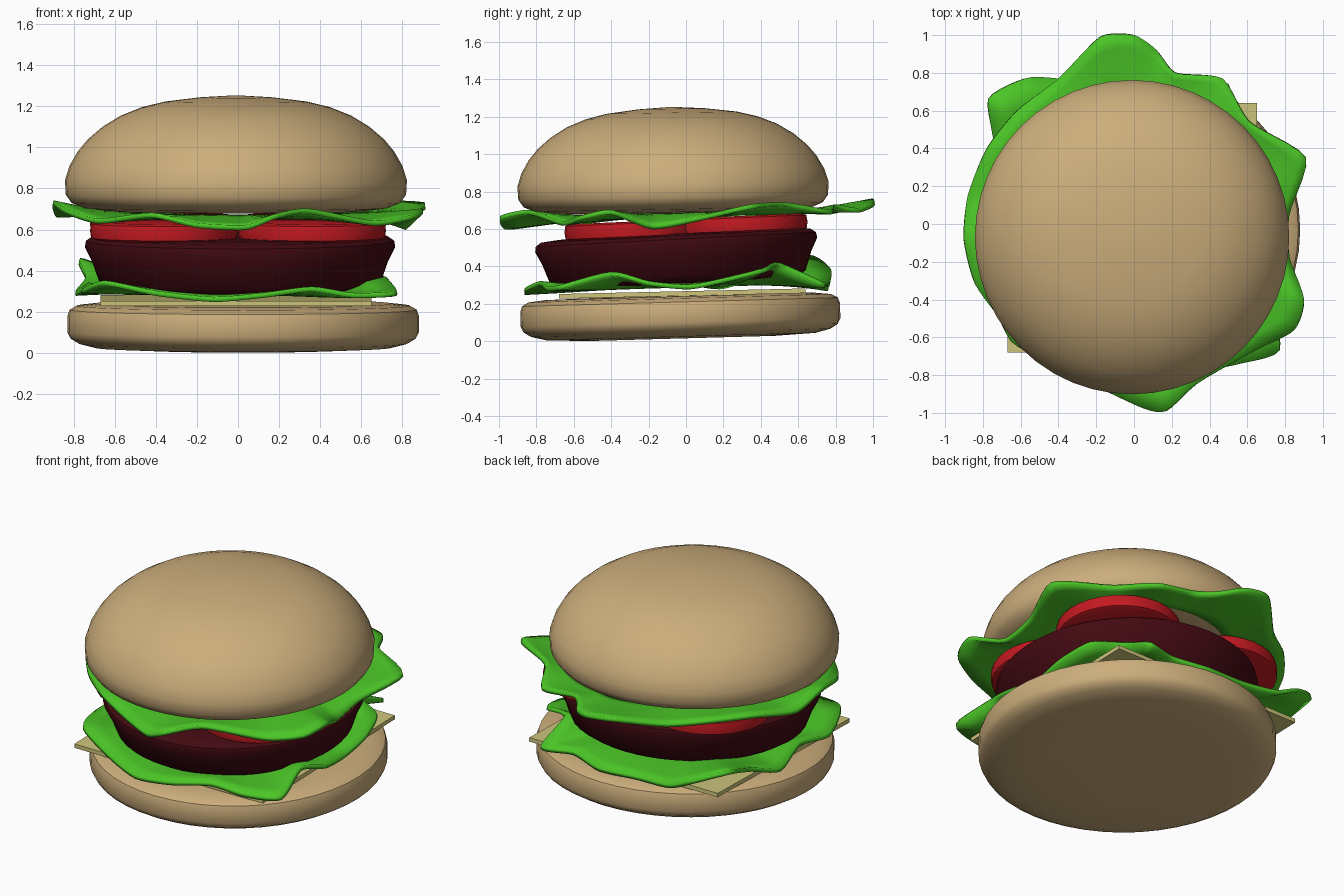
import bpy, bmesh, math
from mathutils import Vector


def material(name, rgb):
    m = bpy.data.materials.new(name)
    m.diffuse_color = (*rgb, 1)
    return m


BREAD = material("bread", (0.60, 0.42, 0.20))
GREEN = material("leaf_green", (0.07, 0.56, 0.02))
MEAT = material("meat", (0.055, 0.003, 0.006))
RED = material("tomato_red", (0.55, 0.01, 0.015))
YELLOW = material("cheese_yellow", (0.62, 0.56, 0.20))


def finish(name, bm, mat, loc=(0, 0, 0), tilt=0):
    bmesh.ops.recalc_face_normals(bm, faces=bm.faces)
    me = bpy.data.meshes.new(name)
    bm.to_mesh(me)
    bm.free()
    me.materials.append(mat)
    ob = bpy.data.objects.new(name, me)
    bpy.context.collection.objects.link(ob)
    ob.location = loc
    ob.rotation_euler.x = math.radians(tilt)
    return ob


def bridge(bm, rings):
    for a, b in zip(rings, rings[1:]):
        n = len(a)
        for i in range(n):
            j = (i + 1) % n
            bm.faces.new((a[i], a[j], b[j], b[i]))


def lathe(name, profile, mat, loc, tilt=0, n=48):
    """Solid of revolution; profile runs bottom to top as (radius, z)."""
    bm = bmesh.new()
    rings = [[bm.verts.new((r * math.cos(2 * math.pi * i / n),
                            r * math.sin(2 * math.pi * i / n), z))
              for i in range(n)] for r, z in profile]
    bridge(bm, rings)
    bm.faces.new(rings[0])
    bm.faces.new(rings[-1])
    return finish(name, bm, mat, loc, tilt)


def lettuce(name, rim, base, slope, inner, steps=5):
    """Wavy leaf ring: smooth closed curve through the rim points, blended inward."""
    pts = [Vector(p) for p in rim]
    n = len(pts)
    curve = []
    for i in range(n):
        a, b, c, d = (pts[(i + k) % n] for k in (-1, 0, 1, 2))
        for s in range(steps):
            t = s / steps
            m1, m2 = (c - a) * 0.35, (d - b) * 0.35
            curve.append((2*t**3 - 3*t**2 + 1) * b + (t**3 - 2*t**2 + t) * m1
                         + (3*t**2 - 2*t**3) * c + (t**3 - t**2) * m2)
    bm = bmesh.new()
    rings = []
    for k in range(6):
        t = k / 5
        ring = []
        for p in curve:
            ang = math.atan2(p.y, p.x)
            r_in = inner(ang)
            f = (r_in + (p.xy.length - r_in) * t) / p.xy.length
            x, y = p.x * f, p.y * f
            flat = base + slope * y
            ring.append(bm.verts.new((x, y, flat + (p.z - flat) * t ** 1.6)))
        rings.append(ring)
    bridge(bm, rings)
    ob = finish(name, bm, GREEN)
    mod = ob.modifiers.new("thickness", 'SOLIDIFY')
    mod.thickness = 0.025
    mod.offset = 0
    return ob


# Buns
lathe("bottom_bun", [(0.50, -0.115), (0.72, -0.105), (0.80, -0.085), (0.84, -0.06),
                     (0.855, -0.03), (0.855, 0.05), (0.845, 0.08), (0.81, 0.10),
                     (0.72, 0.11), (0.40, 0.115)], BREAD, (0.025, -0.03, 0.13), 1.6)
lathe("top_bun", [(0.40, 0.685), (0.62, 0.69), (0.74, 0.705), (0.80, 0.73), (0.828, 0.77),
                  (0.832, 0.84), (0.81, 0.91), (0.77, 0.98), (0.72, 1.04), (0.65, 1.10),
                  (0.56, 1.155), (0.46, 1.195), (0.35, 1.222), (0.18, 1.243), (0.03, 1.252)],
      BREAD, (-0.01, -0.055, 0), 1)

# Cheese slice
bm = bmesh.new()
bmesh.ops.create_cube(bm, size=1)
bmesh.ops.scale(bm, vec=(1.32, 1.32, 0.025), verts=bm.verts)
finish("cheese_slice", bm, YELLOW, (-0.01, -0.02, 0.255), 1.3)

# Patty
lathe("patty", [(0.50, -0.16), (0.64, -0.15), (0.685, -0.12), (0.72, -0.02), (0.755, 0.05),
                (0.75, 0.08), (0.72, 0.10), (0.62, 0.11), (0.35, 0.11)],
      MEAT, (0.01, -0.05, 0.465), 3)

# Tomato slices
for sx in (-1, 1):
    for sy in (-1, 1):
        lathe("tomato_slice", [(0.33, -0.045), (0.355, -0.035), (0.36, 0), (0.355, 0.035),
                               (0.33, 0.045)], RED,
              (sx * 0.36, sy * 0.29, 0.61 + sy * 0.015), 2.5, 32)

# Upper lettuce
lettuce("upper_lettuce", [
    (0.82, 0.05, 0.65), (0.91, 0.35, 0.72), (0.61, 0.54, 0.73), (0.47, 0.77, 0.69),
    (0.22, 0.80, 0.72), (0.12, 0.92, 0.70), (0.0, 1.0, 0.73), (-0.18, 0.99, 0.75),
    (-0.40, 0.77, 0.69), (-0.62, 0.60, 0.71), (-0.78, 0.40, 0.71), (-0.88, 0.15, 0.67),
    (-0.90, -0.08, 0.73), (-0.84, -0.32, 0.69), (-0.68, -0.53, 0.64), (-0.42, -0.77, 0.67),
    (-0.20, -0.86, 0.62), (0.04, -0.97, 0.61), (0.17, -0.99, 0.66), (0.34, -0.84, 0.69),
    (0.66, -0.66, 0.63), (0.85, -0.56, 0.66), (0.90, -0.40, 0.69), (0.82, -0.18, 0.61)],
    0.675, 0.03, lambda a: 0.50 + 0.18 * max(0, math.cos(a - 0.9)))

# Lower lettuce
lettuce("lower_lettuce", [
    (0.74, 0.02, 0.29), (0.74, 0.22, 0.33), (0.68, 0.42, 0.38), (0.50, 0.50, 0.41),
    (0.50, 0.74, 0.30), (0.30, 0.70, 0.30), (0.08, 0.76, 0.28), (-0.18, 0.75, 0.29),
    (-0.42, 0.77, 0.31), (-0.58, 0.77, 0.38), (-0.77, 0.66, 0.45), (-0.74, 0.40, 0.36),
    (-0.79, 0.18, 0.29), (-0.73, -0.10, 0.33), (-0.76, -0.35, 0.30), (-0.65, -0.62, 0.34),
    (-0.40, -0.75, 0.29), (-0.12, -0.86, 0.26), (0.12, -0.85, 0.28), (0.36, -0.78, 0.31),
    (0.56, -0.74, 0.28), (0.77, -0.67, 0.29), (0.72, -0.40, 0.36), (0.76, -0.20, 0.31)],
    0.30, 0.03, lambda a: 0.35)

# Smooth shading with crisp edges
bpy.ops.object.select_all(action='SELECT')
bpy.context.view_layer.objects.active = bpy.context.selected_objects[0]
bpy.ops.object.shade_smooth_by_angle(angle=math.radians(40))
